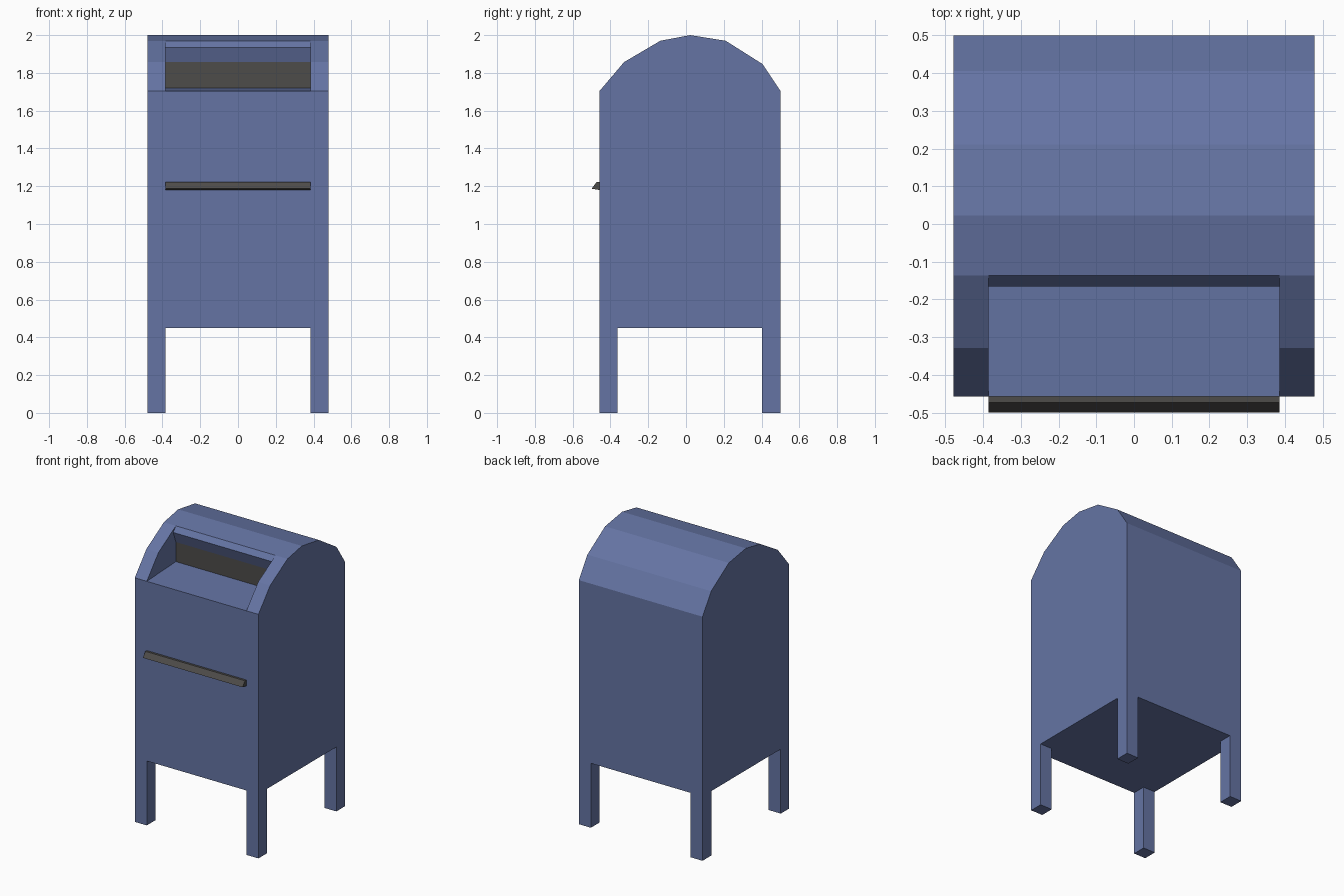
import bpy, bmesh

if "Cube" in bpy.data.objects:
    bpy.data.objects.remove(bpy.data.objects["Cube"])

W, IN = 0.478, 0.385            # half width, half width of the recess
Y0, Y1, ZB = -0.457, 0.5, 0.45  # front, back, underside of the body


def material(name, rgb):
    m = bpy.data.materials.new(name)
    m.diffuse_color = (*rgb, 1)
    m.use_nodes = True
    m.node_tree.nodes["Principled BSDF"].inputs["Base Color"].default_value = m.diffuse_color
    return m


blue = material("blue_paint", (0.13, 0.175, 0.37))
grey = material("dark_grey", (0.075, 0.072, 0.068))


def finish(bm, name, mats):
    bmesh.ops.remove_doubles(bm, verts=bm.verts, dist=1e-5)
    bmesh.ops.recalc_face_normals(bm, faces=bm.faces)
    me = bpy.data.meshes.new(name)
    bm.to_mesh(me)
    bm.free()
    for m in mats:
        me.materials.append(m)
    ob = bpy.data.objects.new(name, me)
    bpy.context.collection.objects.link(ob)
    return ob


def face(bm, pts):
    return bm.faces.new([bm.verts.new(p) for p in pts])


def cap(bm, x, profile):
    return face(bm, [(x, y, z) for y, z in profile])


def strip(bm, xa, xb, path):
    # closed band of quads following a (y, z) profile
    return [face(bm, [(xa, *p), (xb, *p), (xb, *q), (xa, *q)])
            for p, q in zip(path, path[1:] + path[:1])]


# Body: domed side profile, with a posting recess in the middle section
shared = [(-0.136, 1.97), (0.022, 2.0), (0.21, 1.97), (0.405, 1.847),
          (Y1, 1.705), (Y1, ZB), (Y0, ZB), (Y0, 1.705)]
roof_front = [(-0.328, 1.857)]
recess = [(-0.136, 1.72), (-0.136, 1.857), (-0.165, 1.935)]

bm = bmesh.new()
for s in (-1, 1):
    strip(bm, s * IN, s * W, shared + roof_front)
    cap(bm, s * W, shared + roof_front)
    # inner cheek of the recess
    cap(bm, s * IN, [shared[-1]] + recess + [shared[0]] + roof_front)
middle = strip(bm, -IN, IN, shared + recess)
middle[len(shared)].material_index = 1   # grey back panel of the recess
finish(bm, "mailbox_body", [blue, grey])

# Handle bar across the front
bar = [(Y0, 1.222), (-0.473, 1.222), (-0.5, 1.187), (Y0, 1.18)]
bm = bmesh.new()
strip(bm, -IN, IN, bar)
for x in (-IN, IN):
    cap(bm, x, bar)
finish(bm, "handle_bar", [grey])

# Four square legs, flush with the body corners
for row, ya, yb in (("front", Y0, -0.363), ("back", 0.403, Y1)):
    for side, s in (("left", -1), ("right", 1)):
        bm = bmesh.new()
        section = [(ya, 0), (yb, 0), (yb, ZB), (ya, ZB)]
        strip(bm, s * IN, s * W, section)
        for x in (s * IN, s * W):
            cap(bm, x, section)
        finish(bm, f"{row}_{side}_leg", [blue])
